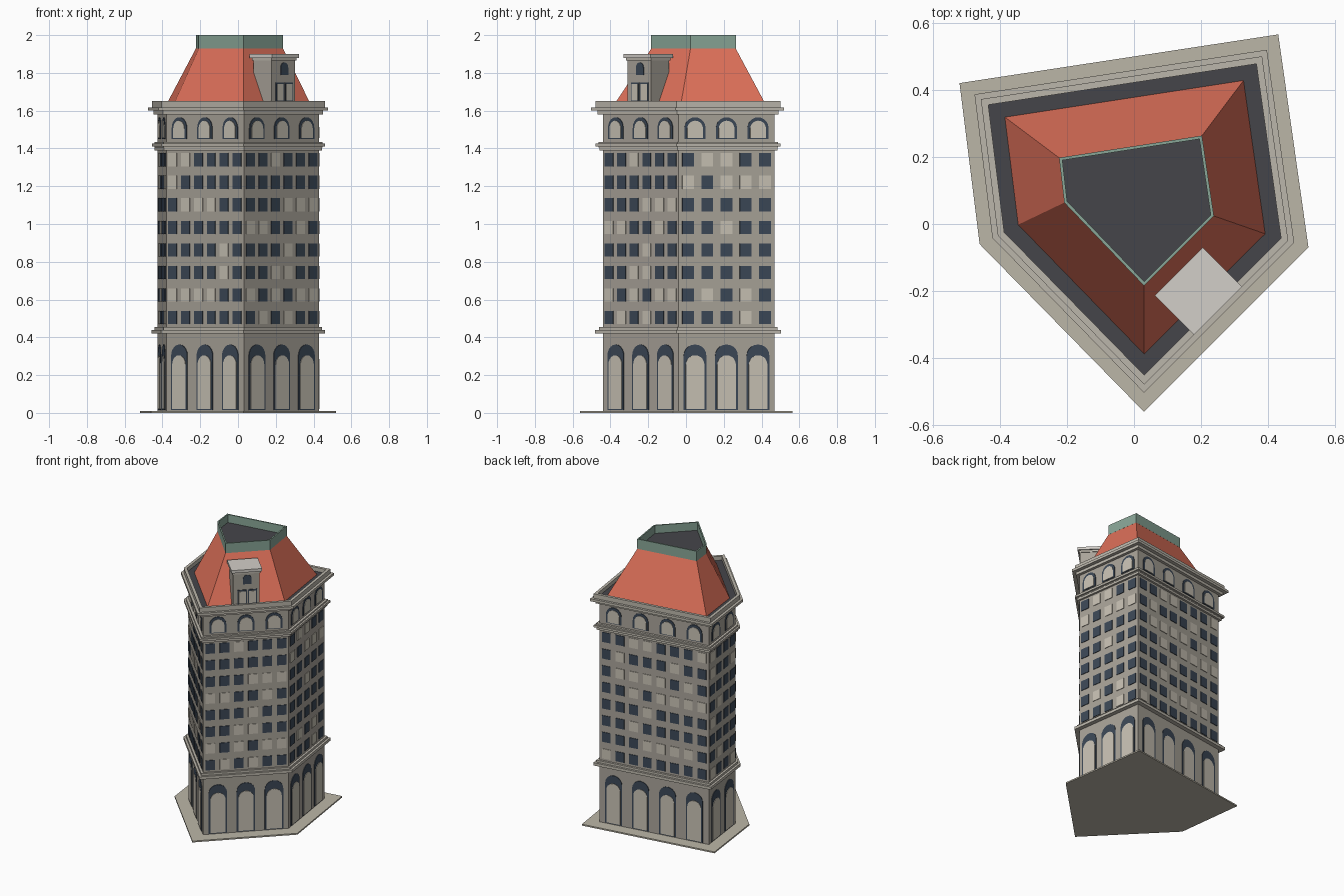
import bpy, bmesh, math, random
from mathutils import Vector

if "Cube" in bpy.data.objects:
    bpy.data.objects.remove(bpy.data.objects["Cube"])

random.seed(7)


def material(name, rgb):
    m = bpy.data.materials.new(name)
    m.diffuse_color = (*rgb, 1)
    m.use_nodes = True
    m.node_tree.nodes["Principled BSDF"].inputs["Base Color"].default_value = m.diffuse_color
    return m


STONE = material("stone", (0.40, 0.37, 0.32))
TRIM = material("trim", (0.50, 0.47, 0.41))
PAVING = material("paving", (0.50, 0.47, 0.39))
PANE = material("pale_pane", (0.58, 0.54, 0.46))
GLASS = material("dark_glass", (0.045, 0.065, 0.095))
TILE = material("red_tile", (0.72, 0.16, 0.10))
SLATE = material("slate", (0.06, 0.06, 0.068))
COPPER = material("green_copper", (0.25, 0.38, 0.31))
CAP = material("dormer_cap", (0.65, 0.62, 0.58))


def finish(name, bm, mat):
    bmesh.ops.recalc_face_normals(bm, faces=bm.faces)
    me = bpy.data.meshes.new(name)
    bm.to_mesh(me)
    bm.free()
    me.materials.append(mat)
    ob = bpy.data.objects.new(name, me)
    bpy.context.collection.objects.link(ob)
    return ob


def offset(poly, d):
    """Move every edge of a counter-clockwise polygon outward by d."""
    out = []
    for i, p in enumerate(poly):
        p = Vector(p)
        a = (p - Vector(poly[i - 1])).normalized()
        b = (Vector(poly[(i + 1) % len(poly)]) - p).normalized()
        n, m = Vector((a.y, -a.x)), Vector((b.y, -b.x))
        out.append(p + (n + m) * d / (1 + n.dot(m)))
    return out


def loop(bm, poly, z):
    return [bm.verts.new((p[0], p[1], z)) for p in poly]


def bridge(bm, a, b):
    for i in range(len(a)):
        j = (i + 1) % len(a)
        bm.faces.new((a[i], a[j], b[j], b[i]))


def prism(name, poly, z0, z1, mat, top=None):
    bm = bmesh.new()
    a, b = loop(bm, poly, z0), loop(bm, top or poly, z1)
    bridge(bm, a, b)
    bm.faces.new(a)
    bm.faces.new(b)
    return finish(name, bm, mat)


def ring(name, outer, inner, z0, z1, mat):
    bm = bmesh.new()
    loops = [loop(bm, outer, z0), loop(bm, outer, z1), loop(bm, inner, z1), loop(bm, inner, z0)]
    for i in range(4):
        bridge(bm, loops[i - 1], loops[i])
    return finish(name, bm, mat)


def rect(u, z, w, h):
    return [(u - w / 2, z), (u + w / 2, z), (u + w / 2, z + h), (u - w / 2, z + h)]


def arch(u, z, w, h, n=10):
    r = w / 2
    pts = [(u - r, z), (u + r, z)]
    return pts + [(u + r * math.cos(math.pi * k / n), z + h - r + r * math.sin(math.pi * k / n))
                  for k in range(n + 1)]


def panel(bm, p, q, outline, depth):
    """Raise a flat outline (u along p-q, z) from the wall p-q."""
    t = (q - p).normalized()
    n = Vector((t.y, -t.x))
    rows = []
    for d in (-0.004, depth):
        rows.append([bm.verts.new((*(p + t * u + n * d), z)) for u, z in outline])
    bridge(bm, *rows)
    bm.faces.new(rows[1])


# footprint: five walls, counter-clockwise from the front corner
PLATE = [(0.03, -0.56), (0.52, -0.07), (0.43, 0.565), (-0.52, 0.42), (-0.46, -0.06)]
BODY = offset(PLATE, -0.085)

# pavement, tower body and stepped mouldings
prism("pavement", PLATE, 0, 0.01, PAVING)
prism("tower_wall", BODY, 0.005, 1.61, STONE)
for name, d, z0, z1 in (
        ("lower_ledge", 0.030, 0.420, 0.440), ("lower_ledge_cap", 0.015, 0.440, 0.455),
        ("upper_ledge_base", 0.014, 1.390, 1.405), ("upper_ledge", 0.028, 1.410, 1.425),
        ("upper_ledge_core", 0.016, 1.405, 1.435),
        ("cornice_base", 0.020, 1.580, 1.600), ("cornice", 0.045, 1.600, 1.618)):
    prism(name, offset(BODY, d), z0, z1, TRIM)
ring("parapet", offset(BODY, 0.028), offset(BODY, 0.008), 1.615, 1.65, TRIM)
prism("roof_deck", offset(BODY, 0.008), 1.60, 1.622, SLATE)

# windows and arches on all five walls: (window columns, arches)
dark, pale, arch_frames, arch_panes = (bmesh.new() for _ in range(4))
for i, (cols, arches) in enumerate([(6, 3), (5, 3), (8, 4), (4, 2), (6, 3)]):
    p, q = BODY[i], BODY[(i + 1) % 5]
    length = (q - p).length
    for row in range(8):
        for c in range(cols):
            target = pale if random.random() < 0.25 else dark
            panel(target, p, q, rect((c + 0.5) * length / cols, 0.47 + row * 0.1193, 0.063, 0.07), 0.004)
    for c in range(arches):
        # arches sit slightly towards the middle of each wall
        u = length / 2 + (c - (arches - 1) / 2) * length / arches * 0.985
        panel(arch_frames, p, q, arch(u, 0.015, 0.122, 0.347), 0.004)
        panel(arch_panes, p, q, arch(u, 0.02, 0.10, 0.285), 0.007)
        panel(arch_frames, p, q, arch(u, 1.45, 0.112, 0.115), 0.004)
        panel(arch_panes, p, q, arch(u, 1.455, 0.084, 0.092), 0.007)
finish("dark_windows", dark, GLASS)
finish("pale_windows", pale, PANE)
finish("arch_frames", arch_frames, GLASS)
finish("arch_panes", arch_panes, PANE)

# sloped roof and open crown
EAVES = [(0.03, -0.39), (0.393, -0.03), (0.328, 0.43), (-0.387, 0.32), (-0.347, -0.003)]
CROWN = [(0.03, -0.18), (0.235, 0.025), (0.20, 0.26), (-0.22, 0.195), (-0.205, 0.065)]
prism("sloped_roof", EAVES, 1.618, 1.935, TILE, top=CROWN)
CROWN_OUT = offset(CROWN, 0.003)
ring("crown_rim", CROWN_OUT, offset(CROWN_OUT, -0.009), 1.93, 2.0, COPPER)
prism("crown_floor", offset(CROWN, -0.004), 1.925, 1.942, SLATE)

# dormer on the front right slope
S = math.sqrt(0.5)
CENTRE, ALONG, OUT = Vector((0.192, -0.20)), Vector((S, S)), Vector((S, -S))


def dormer_plan(w, d):
    return [CENTRE + ALONG * (w / 2 * a) + OUT * (d / 2 * b)
            for a, b in ((-1, 1), (1, 1), (1, -1), (-1, -1))]


box = dormer_plan(0.176, 0.134)
prism("dormer", box, 1.62, 1.875, STONE)
prism("dormer_cornice", dormer_plan(0.186, 0.146), 1.865, 1.88, TRIM)
prism("dormer_cap", dormer_plan(0.202, 0.166), 1.88, 1.90, CAP)
glass, panes = bmesh.new(), bmesh.new()
panel(glass, box[0], box[1], arch(0.094, 1.79, 0.056, 0.065), 0.004)
for u in (0.060, 0.128):
    panel(glass, box[0], box[1], rect(u, 1.65, 0.060, 0.10), 0.004)
    panel(panes, box[0], box[1], rect(u, 1.655, 0.046, 0.085), 0.007)
finish("dormer_glass", glass, GLASS)
finish("dormer_panes", panes, PANE)
